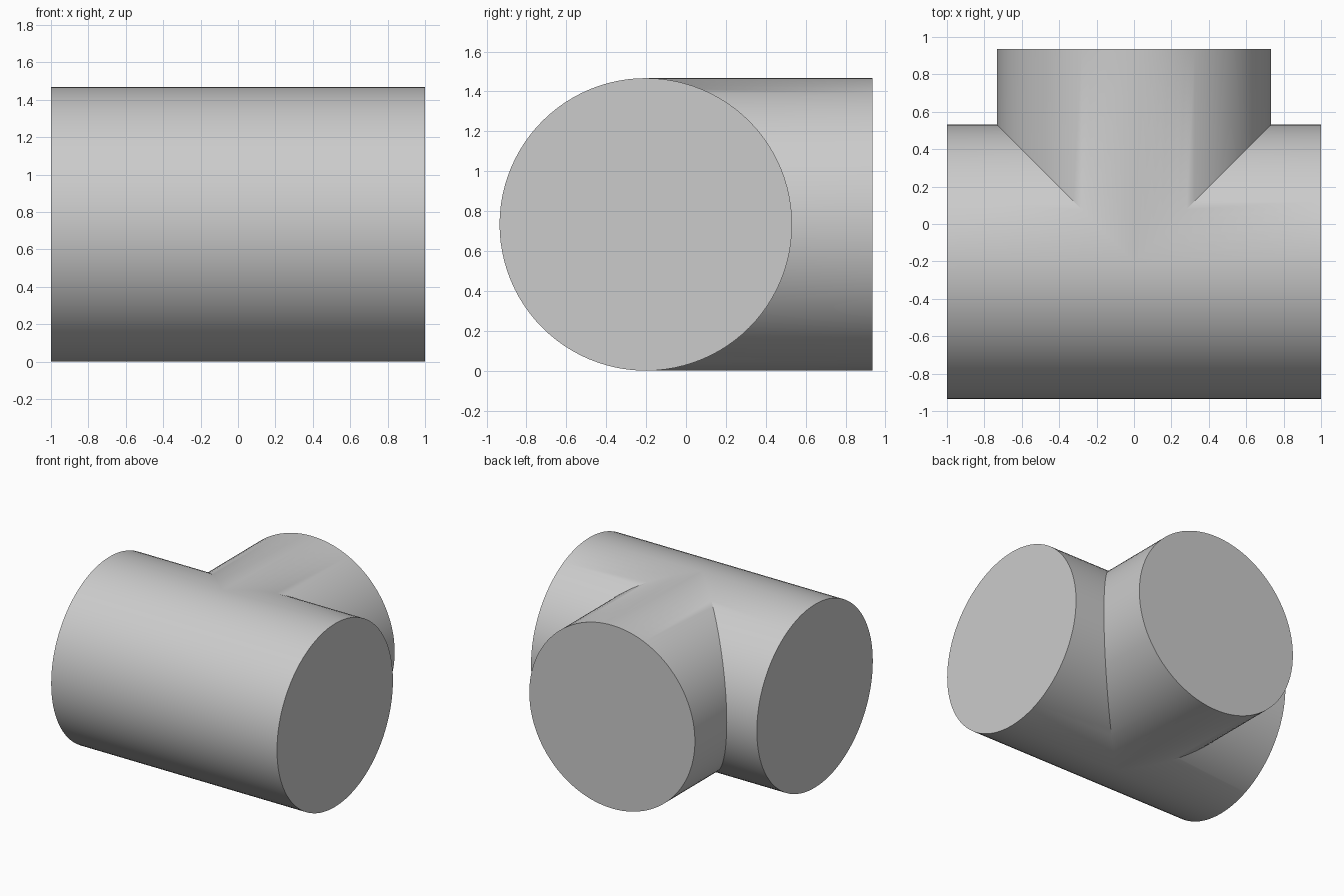
import bpy
import bmesh
from math import cos, sin, tau, radians

cube = bpy.data.objects.get("Cube")
if cube:
    bpy.data.objects.remove(cube)

RADIUS = 0.7335
HALF_LENGTH = 1.0
RUN_Y = -0.2015      # axis of the straight run
BRANCH_END = 0.935   # back end of the branch
SEGMENTS = 96

grey = bpy.data.materials.new("light_grey")
grey.use_nodes = True
colour = (0.6, 0.6, 0.6, 1.0)
grey.diffuse_color = colour
grey.node_tree.nodes["Principled BSDF"].inputs["Base Color"].default_value = colour

bm = bmesh.new()


def add_arm(outer, inner):
    """Skin a pipe arm from its capped outer ring to its mitred inner ring."""
    circle = [(RADIUS * cos(tau * i / SEGMENTS), RADIUS * sin(tau * i / SEGMENTS))
              for i in range(SEGMENTS)]
    rings = [[bm.verts.new(place(u, v)) for u, v in circle] for place in (outer, inner)]
    for i in range(SEGMENTS):
        j = (i + 1) % SEGMENTS
        bm.faces.new((rings[0][i], rings[0][j], rings[1][j], rings[1][i]))
    bm.faces.new(rings[0])


# Two halves of the straight run, mitred against the branch at the back
for side in (-1, 1):
    add_arm(lambda u, v: (side * HALF_LENGTH, RUN_Y + u, RADIUS + v),
            lambda u, v: (side * max(0, u), RUN_Y + u, RADIUS + v))

# Branch pointing backward, with a V-shaped mitre
add_arm(lambda u, v: (u, BRANCH_END, RADIUS + v),
        lambda u, v: (u, RUN_Y + abs(u), RADIUS + v))

# Weld the arms and remove the seam across the front of the run
bmesh.ops.remove_doubles(bm, verts=bm.verts[:], dist=0.0001)
seam = [e for e in bm.edges
        if all(abs(v.co.x) < 0.0001 and v.co.y < RUN_Y + 0.0001 for v in e.verts)]
bmesh.ops.dissolve_edges(bm, edges=seam, use_verts=True)
bmesh.ops.recalc_face_normals(bm, faces=bm.faces[:])

mesh = bpy.data.meshes.new("tee_pipe")
bm.to_mesh(mesh)
bm.free()
mesh.materials.append(grey)
tee = bpy.data.objects.new("tee_pipe", mesh)
bpy.context.collection.objects.link(tee)

# Smooth walls with crisp end caps and mitres
bpy.ops.object.select_all(action="DESELECT")
tee.select_set(True)
bpy.context.view_layer.objects.active = tee
bpy.ops.object.shade_smooth_by_angle(angle=radians(30))
